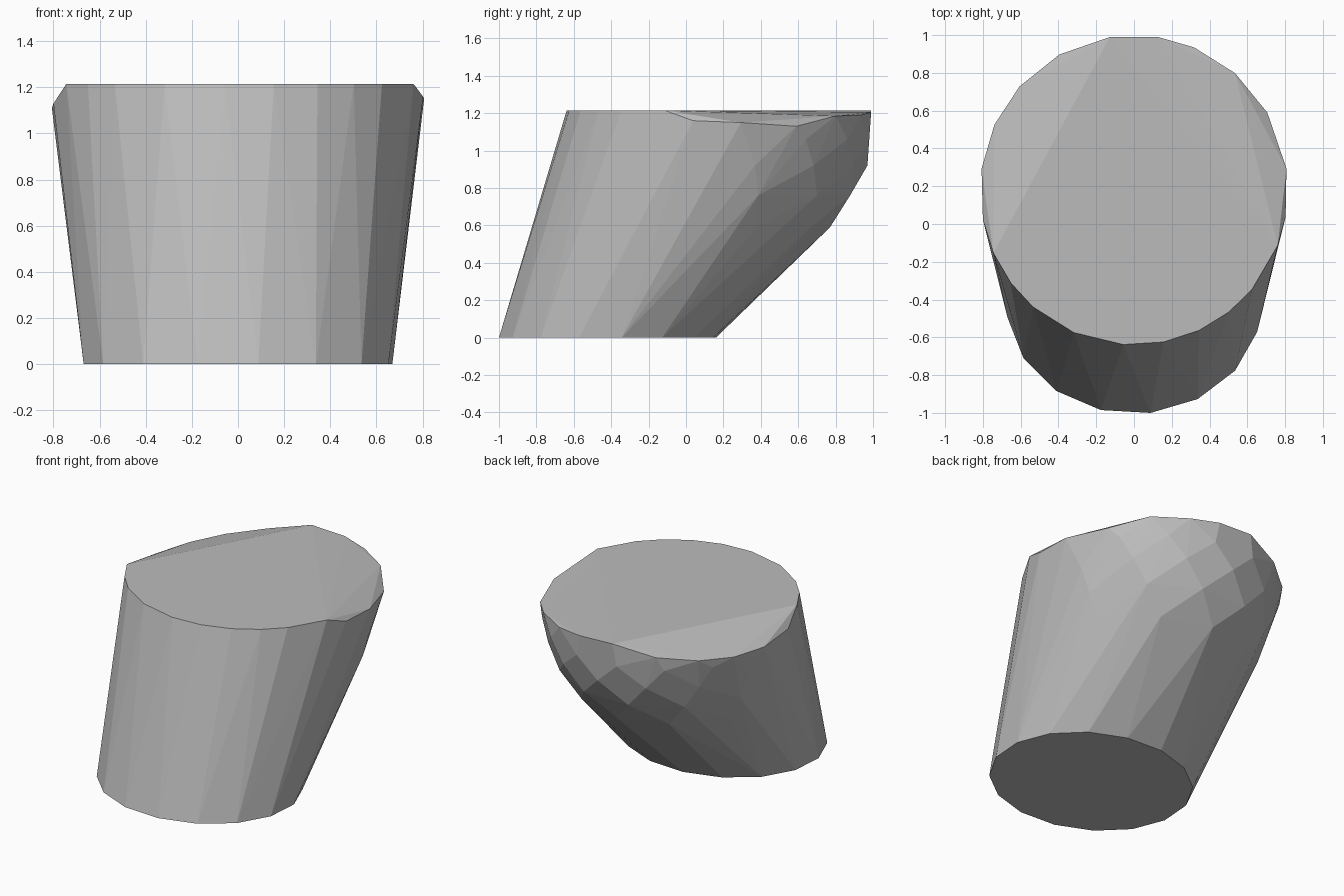
import bpy
import bmesh
from math import sin, cos, radians

old = bpy.data.objects.get("Cube")
if old:
    bpy.data.objects.remove(old, do_unlink=True)


def oval(angle, width, depth, centre, height):
    """Point on a level oval; angle runs from the front towards +x."""
    a = radians(angle)
    return (width * sin(a), centre - depth * cos(a), height)


def make_material(name, rgb):
    mat = bpy.data.materials.new(name)
    mat.use_nodes = True
    mat.diffuse_color = (*rgb, 1)
    shader = next(n for n in mat.node_tree.nodes if n.type == "BSDF_PRINCIPLED")
    shader.inputs["Base Color"].default_value = (*rgb, 1)
    return mat


points = []

# Flat foot: a regular sixteen-sided oval
points += [oval(7.5 + i * 22.5, 0.675, 0.585, -0.42, 0) for i in range(16)]

# Level part of the rim, plus its single rear high point
top = 1.215
for angle in (-66, -53, -41, -23, -4, 11, 25, 38, 50, 69, 189):
    points.append(oval(angle, 0.815, 0.82, 0.18, top))

# Drooping part of the rim on each side: angle and drop below the top
droop = {80: 0.055, 98: 0.065, 120: 0.085, 139: 0.03, 157: 0.025, 171: 0.01,
         209: 0.06, 228: 0.09, 245: 0.105, 262: 0.105, 281: 0.085}
for angle, drop in droop.items():
    points.append(oval(angle, 0.815, 0.82, 0.18, top - drop))

# Rounded rear belly: partial ovals (width, depth, centre, height, step)
belly = ((0.72, 0.89, -0.12, 0.59, 28),
         (0.76, 0.89, 0.01, 0.76, 26),
         (0.78, 0.87, 0.1, 0.92, 24),
         (0.80, 0.83, 0.165, 1.06, 22))
for row, (width, depth, centre, height, step) in enumerate(belly):
    shift = step / 2 * (row % 2)
    for i in range(-3, 4):
        points.append(oval(180 + shift + i * step, width, depth, centre, height))

# Wrap the rings in one convex faceted skin
bm = bmesh.new()
for p in points:
    bm.verts.new(p)
hull = bmesh.ops.convex_hull(bm, input=bm.verts[:])
spare = {v for v in hull["geom_interior"] + hull["geom_unused"]
         if isinstance(v, bmesh.types.BMVert)}
bmesh.ops.delete(bm, geom=list(spare), context="VERTS")
bmesh.ops.dissolve_limit(bm, angle_limit=radians(0.5),
                         verts=bm.verts[:], edges=bm.edges[:])
bmesh.ops.recalc_face_normals(bm, faces=bm.faces[:])

mesh = bpy.data.meshes.new("slanted_body")
bm.to_mesh(mesh)
bm.free()
mesh.materials.append(make_material("mid grey", (0.5, 0.5, 0.5)))
body = bpy.data.objects.new("slanted_body", mesh)
bpy.context.collection.objects.link(body)
